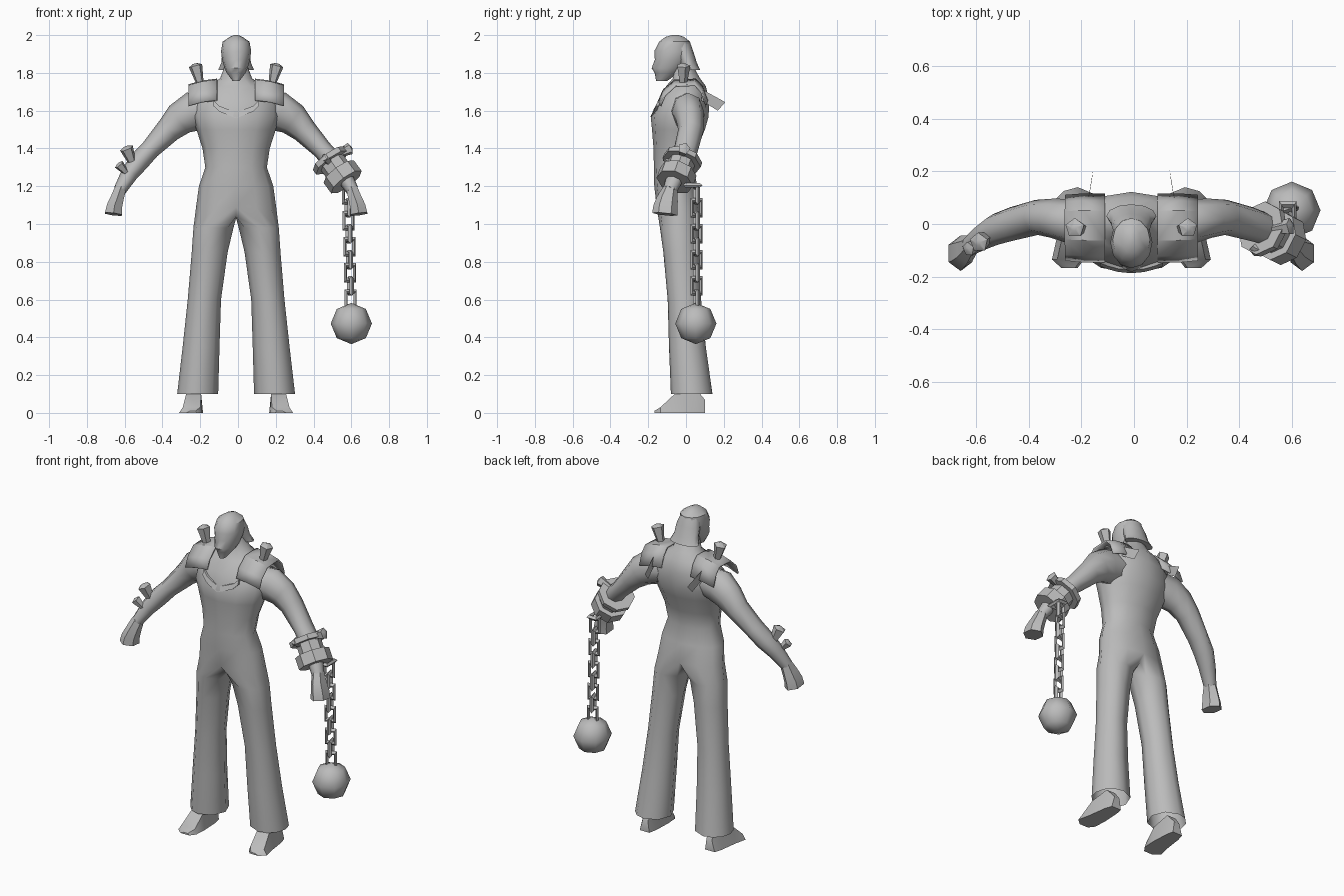
import bpy, bmesh, math
from mathutils import Vector, Matrix

cube = bpy.data.objects.get("Cube")
if cube:
    bpy.data.objects.remove(cube, do_unlink=True)

grey = bpy.data.materials.new("plain grey")
grey.use_nodes = True
grey.diffuse_color = (0.5, 0.5, 0.5, 1)
grey.node_tree.nodes["Principled BSDF"].inputs["Base Color"].default_value = (0.5, 0.5, 0.5, 1)

CX = -0.01  # body centre line
SIDES = ((1, "left"), (-1, "right"))


def finish(name, bm, angle=50):
    bmesh.ops.recalc_face_normals(bm, faces=bm.faces)
    mesh = bpy.data.meshes.new(name)
    bm.to_mesh(mesh)
    bm.free()
    mesh.materials.append(grey)
    obj = bpy.data.objects.new(name, mesh)
    bpy.context.collection.objects.link(obj)
    bpy.ops.object.select_all(action="DESELECT")
    obj.select_set(True)
    bpy.context.view_layer.objects.active = obj
    bpy.ops.object.shade_smooth_by_angle(angle=math.radians(angle))
    return obj


def skin(bm, rows, closed=True):
    n = len(rows[0])
    for a, b in zip(rows, rows[1:]):
        for i in range(n if closed else n - 1):
            j = (i + 1) % n
            bm.faces.new((a[i], a[j], b[j], b[i]))


def loft(name, rings, angle=50, closed=True):
    """Skin a list of equal rings; closed rings are capped."""
    bm = bmesh.new()
    rows = [[bm.verts.new(p) for p in ring] for ring in rings]
    skin(bm, rows, closed)
    if closed:
        bm.faces.new(rows[0])
        bm.faces.new(rows[-1])
    return finish(name, bm, angle)


def level(z, x0, x1, front, back, degrees=range(0, 360, 30)):
    """Horizontal oval ring with a point at each given angle."""
    return [((x0 + x1) / 2 + math.cos(math.radians(d)) * (x1 - x0) / 2,
             (front + back) / 2 + math.sin(math.radians(d)) * (back - front) / 2, z) for d in degrees]


def tube(name, path, n=8, angle=50):
    """Limb through (x, y, z, depth radius, thickness radius) stations."""
    pts = [Vector(p[:3]) for p in path]
    rings = []
    for i, p in enumerate(path):
        d = (pts[min(i + 1, len(pts) - 1)] - pts[max(i - 1, 0)]).normalized()
        u = Vector((0, 1, 0))
        u = (u - d * u.dot(d)).normalized()
        v = d.cross(u)
        rings.append([pts[i] + u * p[3] * math.cos(math.tau * k / n)
                      + v * p[4] * math.sin(math.tau * k / n) for k in range(n)])
    return loft(name, rings, angle)


def spike(name, base, tip, r0=0.02, r1=0.038):
    """Stud that widens towards a blunt, slightly domed end."""
    b, t = Vector(base), Vector(tip)
    end = t + (t - b) * 0.12
    tube(name, [(*b, r0, r0), (*t, r1, r1), (*end, r1 * 0.3, r1 * 0.3)], 5, 30)


# Body: one skin of torso rings (height, half width, front, back)
# that divides at the crotch into two flared, open-hemmed legs
torso = [(1.09, .212, -.155, .078), (1.2, .197, -.168, .06),
         (1.3, .163, -.17, .04), (1.4, .178, -.172, .06), (1.5, .21, -.18, .1),
         (1.57, .232, -.187, .12), (1.66, .225, -.145, .122), (1.73, .15, -.105, .105),
         (1.77, .085, -.07, .075), (1.85, .055, -.07, .03)]
# Leg: height, inner, outer, front, back
leg = [(.98, .014, .226, -.138, .07), (.85, .045, .235, -.12, .07), (.6, .08, .256, -.097, .08),
       (.35, .088, .283, -.09, .105), (.1, .095, .312, -.08, .14)]
bm = bmesh.new()
rows = [[bm.verts.new(p) for p in level(z, CX - w, CX + w, f, b)] for z, w, f, b in torso]
skin(bm, rows)
crotch = [bm.verts.new((CX, y, z)) for y, z in ((.045, 1.045), (-.035, 1.03), (-.105, 1.04))]
leg_angles = [*range(-90, 91, 30), 135, 180, 225]
for s, side in SIDES:
    top = [rows[0][(9 + s * i) % 12] for i in range(7)] + crotch
    skin(bm, [top] + [[bm.verts.new((CX + s * x, y, h)) for x, y, h in level(z, a, b, f, k, leg_angles)]
                      for z, a, b, f, k in leg])
finish("body_and_trousers", bm, 75)

# Head and hair
head = [(1.757, .018, -.158, -.1), (1.8, .05, -.166, -.04), (1.825, .061, -.182, -.01),
        (1.87, .074, -.165, .015), (1.915, .08, -.168, .028), (1.965, .071, -.142, .022),
        (1.99, .035, -.11, -.01), (2.0, .012, -.075, -.04)]
loft("head", [level(z, CX - w, CX + w, f, b) for z, w, f, b in head], 40)
hair = [(1.815, .095, -.015, .075), (1.855, .078, -.04, .057), (1.91, .074, -.06, .04),
        (1.96, .06, -.1, .022)]
loft("hair", [level(z, CX - w, CX + w, f, b) for z, w, f, b in hair])

# V-shaped neck band lying on the chest
band = []
for x, top in ((-.12, 1.655), (-.09, 1.625), (-.05, 1.61), (0, 1.59), (.05, 1.61), (.09, 1.625), (.12, 1.655)):
    y = -.187 + 1.9 * x * x
    band.append([(CX + x, y + .025, top), (CX + x, y + .012, top), (CX + x, y, top - .03),
                 (CX + x, y + .015, top - .03)])
loft("neck_band", band, 30)

for s, side in SIDES:
    def X(x):
        return CX + s * x

    # Shoe wedge: depth, inner, outer, height
    shoe = [(.1, .19, .255, .07), (.05, .18, .27, .13), (-.06, .175, .285, .1),
            (-.135, .18, .302, .03), (-.168, .205, .265, .01)]
    loft(f"{side}_shoe", [[(X(a), y, 0), (X(b), y, 0), (X(b - .02), y, h), (X(a + .01), y, h)]
                          for y, a, b, h in shoe], 40)

    # Arm and hand
    arm = [(.13, 0, 1.61, .085, .085), (.23, .01, 1.595, .085, .105), (.3, .022, 1.555, .075, .088),
           (.36, .025, 1.495, .067, .068), (.455, .0, 1.395, .064, .052), (.515, -.02, 1.33, .06, .054),
           (.565, -.05, 1.265, .05, .046), (.615, -.085, 1.18, .038, .034)]
    tube(f"{side}_arm", [(X(p[0]), *p[1:]) for p in arm], angle=70)
    hand = [(.612, -.082, 1.19, .038, .034), (.63, -.098, 1.135, .056, .04),
            (.645, -.108, 1.09, .065, .047), (.65, -.112, 1.052, .067, .052)]
    tube(f"{side}_hand", [(X(p[0]), *p[1:]) for p in hand], 6, 40)

    # Shoulder pad draped from chest to back, dropping outwards
    drape = [(-.142, 1.645), (-.118, 1.7), (-.06, 1.75), (.05, 1.755), (.085, 1.72), (.112, 1.65)]
    pad = loft(f"{side}_shoulder_pad",
               [[(X(x), y * wide, z - drop) for y, z in drape]
                for x, drop, wide in ((.1, -.01, 1), (.18, .0, 1), (.252, .02, .95))],
               30, closed=False)
    mod = pad.modifiers.new("thickness", "SOLIDIFY")
    mod.thickness = .01
    mod.offset = 0
    spike(f"{side}_shoulder_spike", (X(.19), -.015, 1.74), (X(.215), -.015, 1.838))

    # Thin strap end behind the shoulder
    bm = bmesh.new()
    bm.faces.new([bm.verts.new((X(x), y, z)) for x, y, z in
                  ((.165, .09, 1.71), (.145, .208, 1.645), (.15, .168, 1.6), (.165, .08, 1.655))])
    finish(f"{side}_back_strap", bm)

# Studs on the bare forearm
spike("forearm_spike_upper", (-.555, -.05, 1.315), (-.59, -.07, 1.4))
spike("forearm_spike_lower", (-.59, -.08, 1.27), (-.63, -.095, 1.315), .015, .028)


def cuff(name, t0, t1, radius):
    """Band around the left forearm between two fractions of its length."""
    a, b = Vector((.45, .0, 1.39)), Vector((.605, -.075, 1.18))
    tube(name, [(*a.lerp(b, t), radius, radius) for t in (t0, t1)], 8, 30)


# Shackle on the left forearm
cuff("shackle_upper_band", .2, .31, .105)
cuff("shackle_sleeve", .3, .78, .072)
cuff("shackle_lower_band", .54, .8, .1)
spike("shackle_spike_outer", (.53, -.02, 1.37), (.595, -.01, 1.4), .02, .034)
spike("shackle_spike_front", (.48, -.08, 1.33), (.46, -.105, 1.355), .02, .026)


def link(name, place, turn):
    """Rectangular chain link."""
    bpy.ops.mesh.primitive_torus_add(major_segments=4, minor_segments=4,
                                     major_radius=.035, minor_radius=.012)
    obj = bpy.context.object
    obj.name = name
    obj.data.transform(Matrix.Translation(place) @ turn @ Matrix.Diagonal((1, 1.55, 1, 1))
                       @ Matrix.Rotation(math.pi / 4, 4, "Z"))
    obj.data.materials.append(grey)


# Chain: one flat link at the shackle, then alternating hanging links
upright = Matrix.Rotation(math.pi / 2, 4, "X")
link("chain_anchor_link", (.585, .035, 1.205), Matrix.Identity(4))
for i in range(9):
    turn = Matrix.Rotation(math.pi / 2 * (i % 2) + .3, 4, "Z") @ upright
    link(f"chain_link_{i + 1}", (.582 + .0018 * i, .055, 1.155 - .069 * i), turn)

# Heavy ball
bm = bmesh.new()
bmesh.ops.create_uvsphere(bm, u_segments=8, v_segments=4, radius=.109)
bmesh.ops.translate(bm, verts=bm.verts, vec=(.6, .052, .473))
finish("iron_ball", bm, 60)
